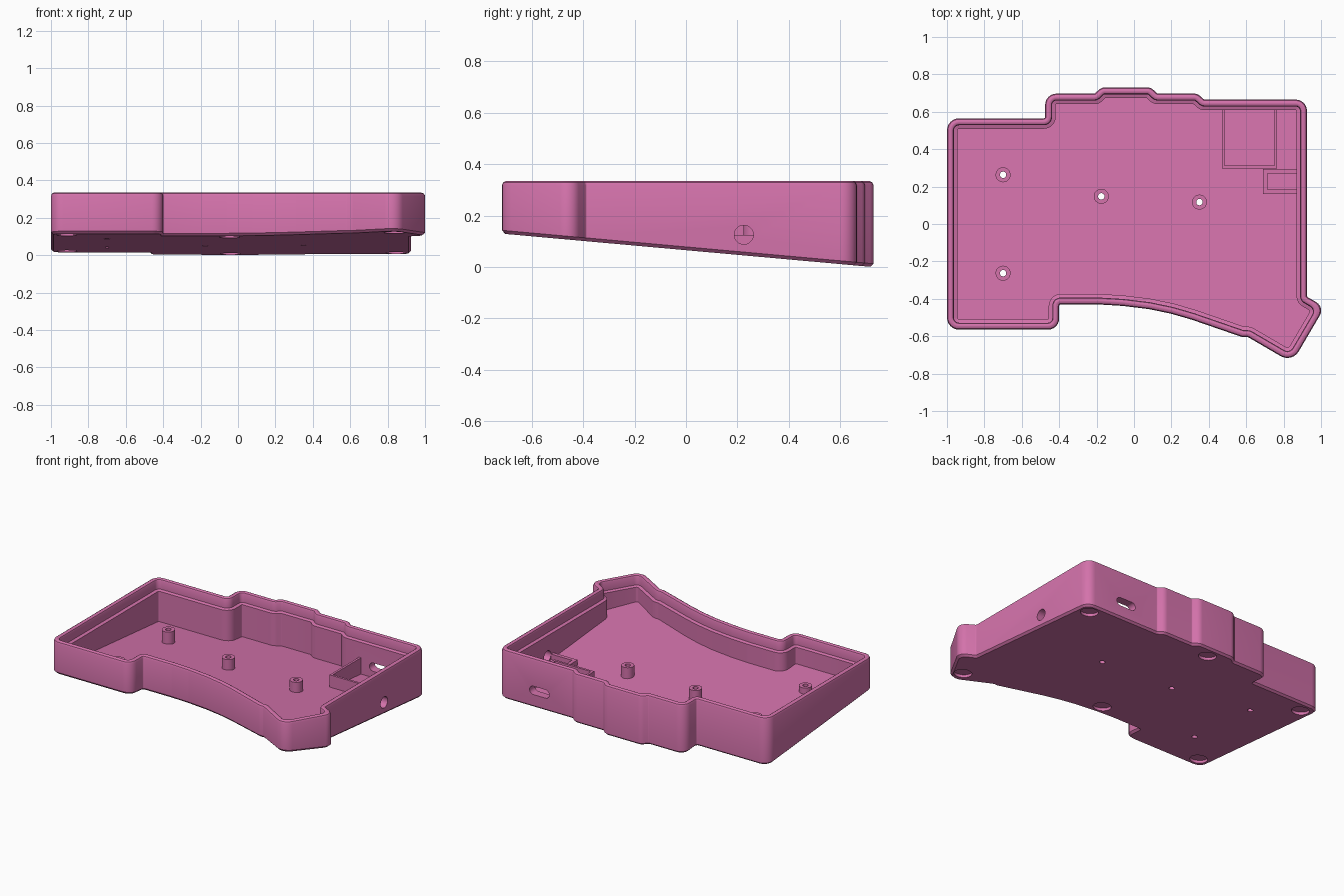
import bpy, bmesh, math
from mathutils import Vector, Matrix

if "Cube" in bpy.data.objects:
    bpy.data.objects.remove(bpy.data.objects["Cube"])

TOP, SLOPE = 0.335, -0.09
FLOOR = 0.04
TILT = math.atan(SLOPE)

pink = bpy.data.materials.new("pink plastic")
pink.diffuse_color = (0.66, 0.17, 0.41, 1)
pink.use_nodes = True
pink.node_tree.nodes["Principled BSDF"].inputs["Base Color"].default_value = pink.diffuse_color


def base_z(y):
    return 0.065 + SLOPE * y


def make_object(name, bm):
    bmesh.ops.recalc_face_normals(bm, faces=bm.faces)
    me = bpy.data.meshes.new(name)
    bm.to_mesh(me)
    bm.free()
    me.materials.append(pink)
    ob = bpy.data.objects.new(name, me)
    bpy.context.collection.objects.link(ob)
    return ob


def select(ob):
    bpy.ops.object.select_all(action='DESELECT')
    ob.select_set(True)
    bpy.context.view_layer.objects.active = ob


def loft(bm, rings, closed=False):
    """Bridge equal rings of points; cap the ends unless closed on itself."""
    vs = [[bm.verts.new(p) for p in r] for r in rings]
    n = len(vs[0])
    pairs = list(zip(vs, vs[1:])) + ([(vs[-1], vs[0])] if closed else [])
    for a, b in pairs:
        for i in range(n):
            j = (i + 1) % n
            bm.faces.new((a[i], a[j], b[j], b[i]))
    if not closed:
        bm.faces.new(vs[0])
        bm.faces.new(vs[-1])


# Case outline, counter-clockwise: x, y, corner radius
OUTLINE = [
    (-1, -.565, .065), (-.4, -.565, .06), (-.4, -.43, .008),
    (-.19, -.43, .1), (-.06, -.438, .1), (.08, -.455, .1), (.2, -.48, .1),
    (.31, -.512, .05), (.58, -.605, .03), (.61, -.605, .01),
    (.845, -.742, .07), (1.02, -.444, .07), (.925, -.389, .008),
    (.925, .665, .06), (.375, .665, .01), (.34, .697, .05),
    (.125, .697, .01), (.09, .73, .05), (-.175, .73, .05),
    (-.21, .697, .01), (-.475, .697, .06), (-.475, .565, .008),
    (-1, .565, .065)]


def outline(d, steps=7):
    """Outline moved inward by d, with every corner rounded."""
    n = len(OUTLINE)
    pts = [Vector(p[:2]) for p in OUTLINE]
    dirs = [(pts[(i + 1) % n] - pts[i]).normalized() for i in range(n)]
    nrm = [Vector((-t.y, t.x)) for t in dirs]
    moved = []
    for i in range(n):
        a, b = nrm[i - 1], nrm[i]
        moved.append(pts[i] + (a + b) * d / (1 + a.dot(b)))
    out = []
    for i in range(n):
        u, v = dirs[i - 1], dirs[i]
        cross = u.x * v.y - u.y * v.x
        r = OUTLINE[i][2] + (-d if cross > 0 else d)
        r = max(r, .006)
        turn = math.atan2(cross, u.dot(v))
        t = r * math.tan(abs(turn) / 2)
        lim = .48 * min((moved[i] - moved[i - 1]).length,
                        (moved[(i + 1) % n] - moved[i]).length)
        if t > lim:
            r, t = r * lim / t, lim
        side = 1 if turn > 0 else -1
        start = moved[i] - u * t
        centre = start + Vector((-u.y, u.x)) * r * side
        for k in range(steps):
            out.append(centre + Matrix.Rotation(turn * k / (steps - 1), 2)
                       @ (start - centre))
    return out


def ring(d, z=None, above=0.0):
    return [(p.x, p.y, base_z(p.y) + above if z is None else z)
            for p in outline(d)]


# Case tray: chamfered sloping underside, rounded rim, stepped ledge, floor
bm = bmesh.new()
loft(bm, [ring(.013), ring(0, above=.013),
          ring(0, TOP - .018), ring(.005, TOP - .006), ring(.016, TOP),
          ring(.024, TOP), ring(.033, TOP - .005), ring(.037, TOP - .014),
          ring(.037, .268), ring(.056, .262), ring(.056, above=FLOOR)])
case = make_object("case_tray", bm)


def cylinder(bm, loc, r, depth, rot=Matrix.Identity(4), seg=32):
    bmesh.ops.create_cone(bm, cap_ends=True, segments=seg, radius1=r,
                          radius2=r, depth=depth,
                          matrix=Matrix.Translation(loc) @ rot)


POSTS = [(-.7, .263), (-.7, -.263), (-.175, .148), (.35, .117)]
FEET = [(-.915, .48), (-.915, -.48), (-.04, .645), (-.045, -.355),
        (.845, .585), (.835, -.62)]

# Cutters: screw holes, foot recesses, side button hole, rear socket slot
bm = bmesh.new()
for x, y in POSTS:
    cylinder(bm, (x, y, .1), .0175, .3)
for x, y in FEET:
    cylinder(bm, (x, y, base_z(y)), .055, .036, Matrix.Rotation(TILT, 4, 'X'))
cylinder(bm, (.92, .225, .125), .037, .2, Matrix.Rotation(math.pi / 2, 4, 'Y'))
slot = []
for y in (.57, .75):
    r = []
    for k in range(26):
        a = math.pi * (k if k < 13 else k - 1) / 12 - math.pi / 2
        cx = .62 + (.045 if k < 13 else -.045)
        r.append((cx + .028 * math.cos(a), y, .12 + .028 * math.sin(a)))
    slot.append(r)
loft(bm, slot)
cutter = make_object("hole_cutter", bm)
cutter.hide_render = True

mod = case.modifiers.new("holes", 'BOOLEAN')
mod.operation = 'DIFFERENCE'
mod.solver = 'EXACT'
mod.object = cutter
select(case)
bpy.ops.object.modifier_apply(modifier=mod.name)
bpy.data.objects.remove(cutter, do_unlink=True)

# Hollow screw posts
bm = bmesh.new()
for x, y in POSTS:
    low = base_z(y) + FLOOR - .012

    def circle(r, z):
        return [(x + r * math.cos(k * math.tau / 32),
                 y + r * math.sin(k * math.tau / 32), z) for k in range(32)]
    loft(bm, [circle(.04, low), circle(.04, .165),
              circle(.017, .165), circle(.017, low)], closed=True)
posts = make_object("screw_posts", bm)

for ob in (case, posts):
    select(ob)
    bpy.ops.object.shade_smooth_by_angle(angle=math.radians(35))


def brackets(name, boxes, z0, z1):
    bm = bmesh.new()
    for x0, x1, y0, y1 in boxes:
        loft(bm, [[(x0, y0, z), (x1, y0, z), (x1, y1, z), (x0, y1, z)]
                  for z in (z0, z1)])
    return make_object(name, bm)


# Rails that hold the circuit board, and the side button holder
brackets("board_holder", [(.47, .485, .298, .612), (.75, .765, .298, .612),
                          (.485, .75, .298, .313)], .045, .16)
brackets("button_holder", [(.69, .715, .16, .295), (.715, .872, .16, .185),
                           (.715, .872, .27, .295)], .06, .125)
